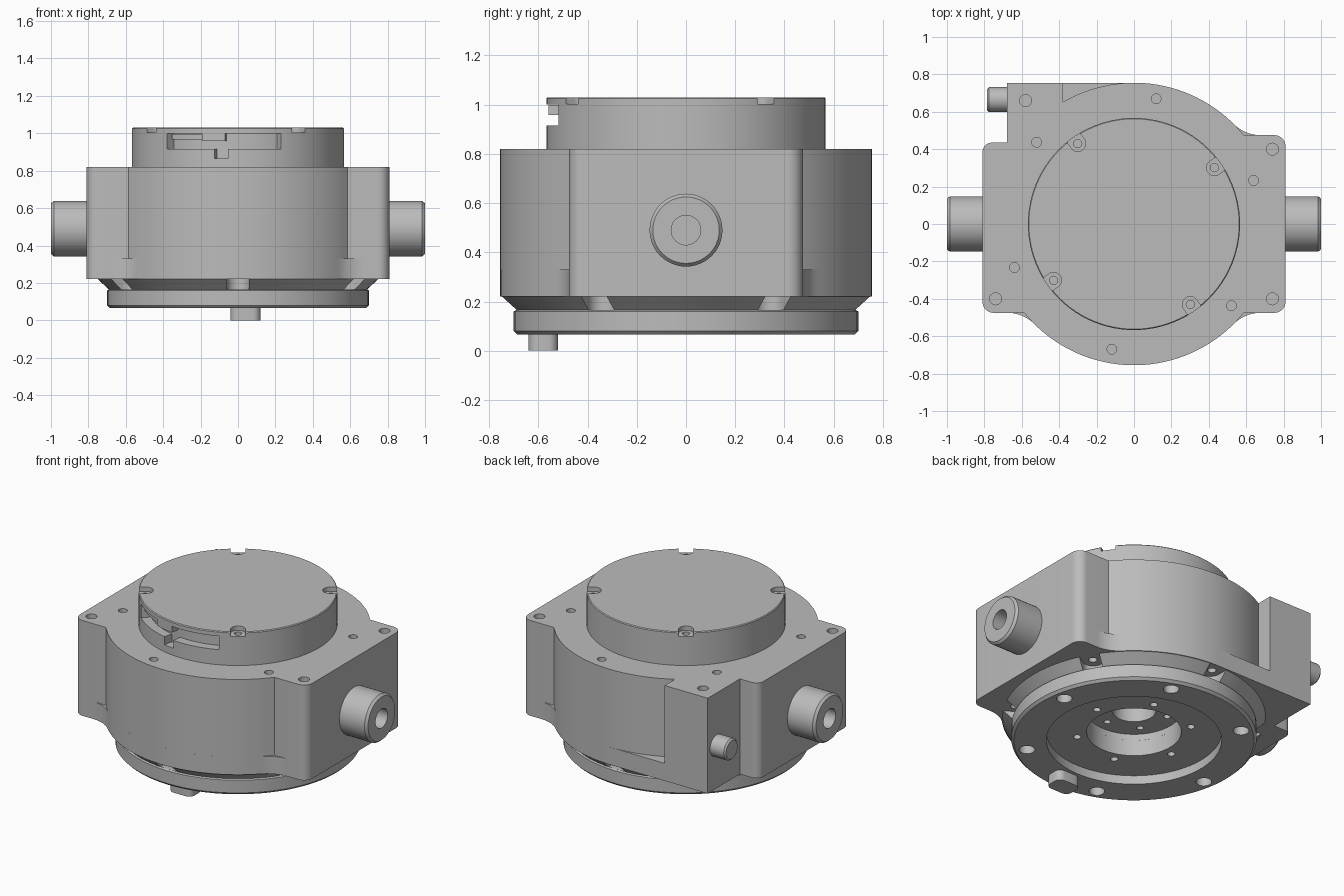
import bpy, bmesh
from math import sin, cos, radians, pi
from mathutils import Matrix

if "Cube" in bpy.data.objects:
    bpy.data.objects.remove(bpy.data.objects["Cube"])

# One machined-metal colour
metal = bpy.data.materials.new("machined_grey")
metal.use_nodes = True
GREY = (0.5, 0.5, 0.5, 1)
metal.diffuse_color = GREY
metal.node_tree.nodes["Principled BSDF"].inputs["Base Color"].default_value = GREY

R = 0.755       # drum radius
EAR = 0.475     # half depth of the side ears
parts = []


def finish(bm, name, keep):
    bmesh.ops.remove_doubles(bm, verts=bm.verts, dist=1e-5)
    bmesh.ops.recalc_face_normals(bm, faces=bm.faces)
    mesh = bpy.data.meshes.new(name)
    bm.to_mesh(mesh)
    bm.free()
    ob = bpy.data.objects.new(name, mesh)
    bpy.context.collection.objects.link(ob)
    mesh.materials.append(metal)
    if keep:
        parts.append(ob)
    else:
        ob.hide_render = True
    return ob


def arc(cx, cy, r, a0, a1, n=10):
    angles = [radians(a0 + (a1 - a0) * i / n) for i in range(n + 1)]
    return [(cx + r * cos(a), cy + r * sin(a)) for a in angles]


def sector(r0, r1, a0, a1):
    return arc(0, 0, r1, a0, a1, 32) + arc(0, 0, r0, a1, a0, 32)


def prism(name, outline, z0, z1, keep=True, turn=0):
    bm = bmesh.new()
    face = bm.faces.new([bm.verts.new((x, y, z0)) for x, y in outline])
    top = bmesh.ops.extrude_face_region(bm, geom=[face])["geom"]
    verts = [v for v in top if isinstance(v, bmesh.types.BMVert)]
    bmesh.ops.translate(bm, verts=verts, vec=(0, 0, z1 - z0))
    bm.transform(Matrix.Rotation(radians(turn), 4, 'Z'))
    return finish(bm, name, keep)


def lathe(name, profile, matrix=Matrix(), steps=96):
    bm = bmesh.new()
    verts = [bm.verts.new((r, 0, z)) for r, z in profile]
    edges = [bm.edges.new((verts[i - 1], verts[i])) for i in range(len(verts))]
    bmesh.ops.spin(bm, geom=verts + edges, cent=(0, 0, 0), axis=(0, 0, 1),
                   angle=2 * pi, steps=steps, use_duplicate=False)
    bmesh.ops.remove_doubles(bm, verts=bm.verts, dist=1e-5)
    bmesh.ops.dissolve_degenerate(bm, edges=bm.edges, dist=1e-5)
    # drop any leftover edges and faces lying on the axis
    loose = [e for e in bm.edges if not e.link_faces]
    bmesh.ops.delete(bm, geom=loose, context='EDGES')
    bm.transform(matrix)
    return finish(bm, name, True)


def cut(target, cutter):
    mod = target.modifiers.new("cut", 'BOOLEAN')
    mod.operation = 'DIFFERENCE'
    mod.solver = 'EXACT'
    mod.object = cutter
    bpy.context.view_layer.objects.active = target
    bpy.ops.object.modifier_apply(modifier=mod.name)
    bpy.data.objects.remove(cutter)


def hole(target, x, y, r, z0, z1, n=24, turn=0):
    cut(target, prism("hole_cutter", arc(x, y, r, 0, 360 - 360 / n, n - 1),
                      z0, z1, False, turn))


# Main housing: drum with two ears and a rear corner block
right_ear = arc(.75, -EAR + .06, .06, -90, 0) + arc(.75, EAR - .06, .06, 0, 90)
left_ear = ([(-.68, R), (-.68, .435)] + arc(-.76, .385, .05, 90, 180)
            + arc(-.75, -EAR + .06, .06, 180, 270))
upper = (arc(0, 0, R, -141, -39, 48) + right_ear
         + arc(0, 0, R, 39, 120.2, 40) + [(-.38, R)] + left_ear)
housing = prism("housing", upper, .33, .82)

# Lower skirt: same outline with blended ears and a full rear shelf
lower = (arc(0, 0, R, -134, -46, 44) + arc(.676, -.675, .2, 135, 90) + right_ear
         + arc(.676, .675, .2, -90, -135) + arc(0, 0, R, 46, 90, 24)
         + left_ear + arc(-.676, -.675, .2, 90, 45))
skirt = prism("housing_skirt", lower, .22, .33)

# Screw holes in the housing top
for x, y in ((.74, -.4), (-.74, -.4), (.74, .4), (-.58, .66)):
    hole(housing, x, y, .032, .76, .9)
for k in range(6):
    hole(housing, .68, 0, .026, .78, .9, turn=20 + 60 * k)

# Stepped centre bore seen from underneath
hole(skirt, 0, 0, .27, .1, .26, 64)
hole(skirt, 0, 0, .125, .2, .4, 48)
hole(housing, 0, 0, .125, .3, .36, 48)
for k in range(6):
    hole(skirt, .2, 0, .02, .24, .29, 16, 40 + 60 * k)

# Mounting flange: cone, rim and recessed underside
flange = lathe("mounting_flange", [
    (.27, .22), (.75, .22), (.69, .165), (.70, .16), (.70, .08),
    (.685, .065), (.5, .065), (.5, .12), (.27, .12)])
pocket = arc(.68, 0, .06, 90, 270, 16) + [(.85, -.06), (.85, .06)]
for k in range(6):
    cut(flange, prism("pocket_cutter", pocket, .166, .25, False, 30 + 60 * k))
    hole(flange, .62, 0, .045, .03, .14, 24, 10 + 60 * k)
    hole(flange, .33, 0, .022, .1, .17, 16, 10 + 60 * k)
    hole(skirt, .69, 0, .025, .2, .27, 16, 30 + 60 * k)

# Locating pin under the front
pin = (arc(.08, -.56, .04, 0, 90, 6) + arc(0, -.56, .04, 90, 180, 6)
       + arc(0, -.6, .04, 180, 270, 6) + arc(.08, -.6, .04, 270, 360, 6))
prism("locating_pin", pin, 0, .08)

# Top cap with four screw notches
cap = lathe("top_cap", [(0, .81), (.567, .81), (.567, 1.025), (.562, 1.03), (0, 1.03)])
notch = arc(.525, 0, .042, 90, 270, 16) + [(.65, -.042), (.65, .042)]
for k in range(4):
    cut(cap, prism("notch_cutter", notch, 1.003, 1.1, False, 35 + 90 * k))
    hole(cap, .525, 0, .022, .97, 1.05, 20, 35 + 90 * k)

# Curved slot in the cap front, with its drop notch and sliding lever
cut(cap, prism("slot_cutter", sector(.51, .62, -132, -66), .915, 1.0, False))
cut(cap, prism("drop_cutter", sector(.51, .62, -102.7, -95.5), .865, .93, False))
prism("lever_arm", sector(.505, .55, -130, -97), .967, .995)
prism("lever_grip", sector(.505, .563, -110, -97), .958, .999)

# Hollow side trunnions
for side, name in ((1, "left_trunnion"), (-1, "right_trunnion")):
    lathe(name, [(0, .9), (.06, .9), (.06, 1), (.135, 1), (.148, .985), (.148, .8), (0, .8)],
          Matrix.Translation((0, 0, .49)) @ Matrix.Rotation(side * pi / 2, 4, 'Y'), 48)

# Small connector on the rear block
lathe("side_connector", [(0, .66), (.067, .66), (.067, .775), (.057, .785), (0, .785)],
      Matrix.Translation((0, .665, .49)) @ Matrix.Rotation(-pi / 2, 4, 'Y'), 32)

# Smooth round walls, crisp edges
bpy.ops.object.select_all(action='DESELECT')
for ob in parts:
    ob.select_set(True)
bpy.context.view_layer.objects.active = housing
bpy.ops.object.shade_smooth_by_angle(angle=radians(25))
